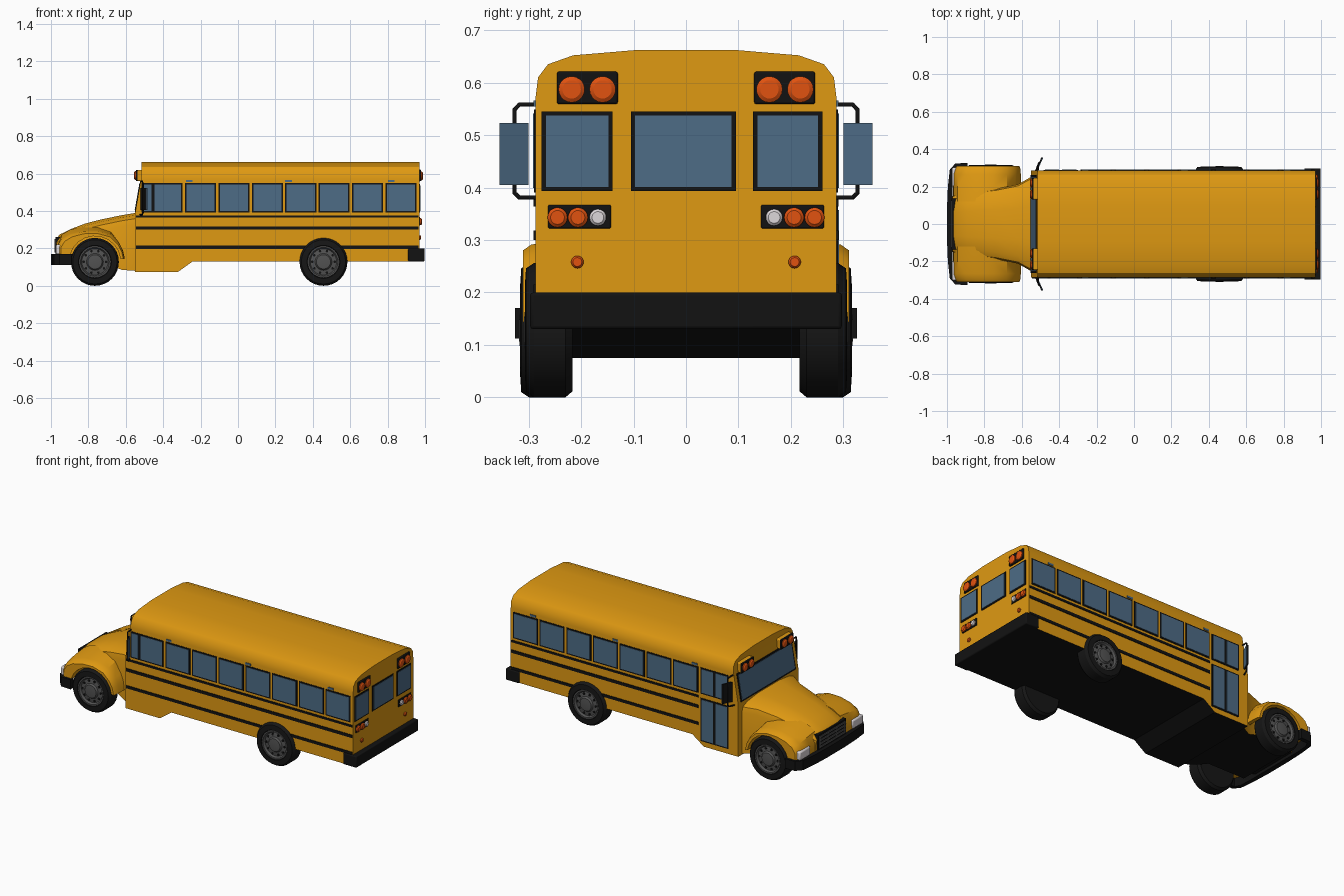
import bpy, bmesh, math
from mathutils import Vector

if "Cube" in bpy.data.objects:
    bpy.data.objects.remove(bpy.data.objects["Cube"])


def mat(name, *c):
    m = bpy.data.materials.new(name)
    m.diffuse_color = (*c, 1)
    m.use_nodes = True
    m.node_tree.nodes["Principled BSDF"].inputs["Base Color"].default_value = m.diffuse_color
    return m


YELLOW = mat("bus_yellow", 0.74, 0.32, 0.006)
BLACK = mat("black_trim", 0.006, 0.006, 0.006)
TYRE = mat("tyre_rubber", 0.008, 0.008, 0.008)
GLASS = mat("blue_glass", 0.075, 0.15, 0.24)
ORANGE = mat("orange_lamp", 0.75, 0.085, 0.005)
WHITE = mat("white_lamp", 0.72, 0.68, 0.7)
GREY = mat("wheel_grey", 0.085, 0.085, 0.085)


def finish(bm, name, *mats, bevel=0):
    bmesh.ops.recalc_face_normals(bm, faces=bm.faces)
    bm.normal_update()
    if len(mats) > 1:  # undersides take the second colour
        for f in bm.faces:
            f.material_index = int(f.normal.z < -0.5)
    me = bpy.data.meshes.new(name)
    bm.to_mesh(me)
    bm.free()
    for m in mats:
        me.materials.append(m)
    ob = bpy.data.objects.new(name, me)
    bpy.context.collection.objects.link(ob)
    if bevel:
        b = ob.modifiers.new("bevel", "BEVEL")
        b.width, b.segments = bevel, 2
    bpy.ops.object.select_all(action='DESELECT')
    ob.select_set(True)
    bpy.context.view_layer.objects.active = ob
    bpy.ops.object.shade_smooth_by_angle(angle=math.radians(32))
    return ob


def loft(name, rings, *mats, bevel=0, caps=True):
    """Skin closed rings; ends are closed by strips pairing i with n-1-i."""
    bm = bmesh.new()
    vs = [[bm.verts.new(p) for p in r] for r in rings]
    n = len(vs[0])
    for a, b in zip(vs, vs[1:]):
        for i in range(n):
            j = (i + 1) % n
            bm.faces.new((a[i], a[j], b[j], b[i]))
    if caps:
        for r in (vs[0], vs[-1]):
            for i in range(n // 2 - 1):
                bm.faces.new((r[i], r[i + 1], r[n - 2 - i], r[n - 1 - i]))
    return finish(bm, name, *mats, bevel=bevel)


def boxes(name, items, m, bevel=0):
    """Items are (x0, x1, y0, y1, z0, z1)."""
    bm = bmesh.new()
    for x0, x1, y0, y1, z0, z1 in items:
        vs = bmesh.ops.create_cube(bm, size=1)['verts']
        for v in vs:
            v.co = Vector(((x0 + x1) / 2 + v.co.x * (x1 - x0), (y0 + y1) / 2 + v.co.y * (y1 - y0),
                           (z0 + z1) / 2 + v.co.z * (z1 - z0)))
    return finish(bm, name, m, bevel=bevel)


def lathe(name, prof, cx, cz, s, m, caps=True, seg=32):
    """Rings of (radius, y) round an axle along y."""
    ang = [2 * math.pi * i / seg for i in range(seg)]
    return loft(name, [[(cx + r * math.cos(a), s * y, cz + r * math.sin(a)) for a in ang]
                       for r, y in prof], m, caps=caps)


def lamp(name, x, d, y, z, r, m):
    """Round lamp facing along x, slightly domed."""
    ang = [2 * math.pi * i / 20 for i in range(20)]
    loft(name, [[(x + k * d, y + q * r * math.cos(a), z + q * r * math.sin(a)) for a in ang]
                for k, q in ((0, 1), (0.006, 1), (0.011, 0.7))], m)


def sym(half, x):
    """Ring from a half section of (y, z); x may depend on z."""
    fx = x if callable(x) else (lambda z: x)
    return [(fx(z), y, z) for y, z in half] + [(fx(z), -y, z) for y, z in reversed(half)]


# Coach body with stepped skirt and raked front
def body_half(zb):
    return [(0.287, zb), (0.287, 0.21), (0.287, 0.39), (0.287, 0.57), (0.282, 0.61),
            (0.263, 0.635), (0.215, 0.652), (0.096, 0.662)]


def rake(z):
    return -0.55 + 0.035 * min(1, max(0, (z - 0.39) / 0.2))


loft("coach_body", [sym(body_half(0.075), rake), sym(body_half(0.075), -0.32), sym(body_half(0.13), -0.243),
                    sym(body_half(0.13), 0.97)], YELLOW, BLACK)

# Hood
hood = []
for x, w, h, b in ((-0.97, 0.15, 0.255, 0.13), (-0.952, 0.16, 0.275, 0.13), (-0.89, 0.17, 0.305, 0.13),
                   (-0.82, 0.178, 0.332, 0.13), (-0.74, 0.187, 0.353, 0.13), (-0.62, 0.212, 0.378, 0.085),
                   (-0.545, 0.255, 0.39, 0.08)):
    hood.append(sym([(w, b), (w, h - 0.06), (w * 0.96, h - 0.03), (w * 0.8, h - 0.012), (w * 0.4, h)], x))
loft("hood", hood, YELLOW, BLACK)
boxes("chassis", [(-0.93, -0.5, -0.2, 0.2, 0.11, 0.17)], BLACK)

# Front fenders with wheel arches
WF, WR, WZ = -0.765, 0.457, 0.128
outer = [(-0.968, 0.165), (-0.966, 0.215), (-0.945, 0.25), (-0.90, 0.277), (-0.83, 0.295), (-0.75, 0.297),
         (-0.68, 0.276), (-0.635, 0.23), (-0.615, 0.19), (-0.605, 0.145)]
arch = [(WF + 0.138 * math.cos(a), WZ + 0.138 * math.sin(a))
        for a in (math.radians(165 - 158 * i / 9) for i in range(10))]
for s in (-1, 1):
    rings = []
    for y, k, up in ((0.12, 1, 0.022), (0.2, 1, 0.012), (0.265, 1, 0), (0.295, 0.965, 0), (0.311, 0.9, 0)):
        o = [(WF + (x - WF) * (k if x < WF else (1 + k) / 2), WZ + (z - WZ) * k + (up if z > 0.24 else 0))
             for x, z in outer]
        rings.append([(x, s * y, z) for x, z in o] + [(x, s * y, z) for x, z in reversed(arch)])
    loft("front_fender", rings, YELLOW)

# Wheels
for s in (-1, 1):
    for cx, d in ((WF, 0.003), (WR, -0.006)):
        lathe("tyre", [(0.08, 0.222 + d), (0.116, 0.222 + d), (0.128, 0.236 + d), (0.128, 0.296 + d),
                       (0.118, 0.311 + d), (0.088, 0.313 + d), (0.084, 0.295 + d)], cx, WZ, s, TYRE)
        lathe("wheel_hub", [(0.086, 0.29 + d), (0.085, 0.311 + d), (0.077, 0.311 + d), (0.07, 0.299 + d),
                            (0.045, 0.303 + d), (0.038, 0.313 + d), (0.02, 0.315 + d)], cx, WZ, s, GREY)
        for i in range(10):
            a = math.tau * i / 10
            lathe("hub_hole", [(0.007, 0.295 + d), (0.007, 0.3035 + d)], cx + 0.06 * math.cos(a),
                  WZ + 0.06 * math.sin(a), s, BLACK, seg=10)

# Bumpers
path = [(-0.89, 0.326, -0.89, 0.30), (-0.955, 0.324, -0.95, 0.30), (-0.985, 0.29, -0.965, 0.27),
        (-0.995, 0.2, -0.97, 0.2), (-1.0, 0.08, -0.97, 0.08)]
path += [(a, -b, c, -e) for a, b, c, e in reversed(path)]
loft("front_bumper", [[(a, b, 0.112), (a, b, 0.17), (c, e, 0.17), (c, e, 0.112)] for a, b, c, e in path], BLACK)
boxes("rear_bumper", [(0.91, 0.998, -0.297, 0.297, 0.13, 0.2)], BLACK, 0.006)

# Grille and headlights
boxes("grille_back", [(-0.976, -0.95, -0.135, 0.135, 0.17, 0.26)], BLACK)
boxes("grille_bars", [(-0.981, -0.97, -0.125, 0.125, z, z + 0.011) for z in (0.178, 0.198, 0.218, 0.238)]
      + [(-0.981, -0.97, y - 0.005, y + 0.005, 0.178, 0.249) for y in (-0.12, -0.04, 0.04, 0.12)], GREY)
boxes("headlights", [(-0.974, -0.92, *sorted((s * 0.2, s * 0.302)), 0.168, 0.22) for s in (-1, 1)], WHITE, 0.008)


# Side windows, door and stripes
def side(name, rects, s, depth, m):
    boxes(name, [(x0, x1, *sorted((s * 0.28, s * depth)), z0, z1) for x0, x1, z0, z1 in rects], m)


def shrink(rects, t):
    return [(a + t, b - t, c + t, d - t) for a, b, c, d in rects]


row = [(-0.283 + 0.1785 * k, -0.117 + 0.1785 * k, 0.391, 0.549) for k in range(7)]
driver = [(-0.455, -0.297, 0.391, 0.549), (-0.515, -0.455, 0.391, 0.549)]
door = [(-0.485, -0.392, 0.391, 0.549), (-0.392, -0.299, 0.391, 0.549),
        (-0.485, -0.392, 0.105, 0.365), (-0.392, -0.299, 0.105, 0.365)]
for s, extra, start in ((-1, driver, -0.545), (1, door, -0.285)):
    side("side_window_frames", row + extra, s, 0.2895, BLACK)
    side("side_window_glass", shrink(row + extra, 0.008), s, 0.2915, GLASS)
    side("side_stripes", [(start, 0.965, z, z + h) for z, h in ((0.364, 0.013), (0.3, 0.018), (0.198, 0.017))],
         s, 0.2905, BLACK)
    side("marker_lamps", [(x - 0.018, x + 0.018, 0.554, 0.566) for x in (-0.26, 0.27, 0.82)], s, 0.291, GLASS)

# Windshield
for name, t, inset, m in (("windshield_frame", 0.003, 0, BLACK), ("windshield_glass", 0.005, 0.01, GLASS)):
    z0, z1, w = 0.395 + inset, 0.56 - inset, 0.262 - inset
    loft(name, [[(rake(z) - d, y, z) for y, z in ((-w, z0), (-w, z1), (w, z1), (w, z0))]
                for d in (-0.005, t)], m)

# Rear windows
rear = [(-0.275, -0.14, 0.393, 0.545), (-0.105, 0.095, 0.393, 0.545), (0.128, 0.26, 0.393, 0.545)]
boxes("rear_window_frames", [(0.96, 0.973, *r) for r in rear], BLACK)
boxes("rear_window_glass", [(0.96, 0.975, *r) for r in shrink(rear, 0.008)], GLASS)

# Warning lamps front and rear, tail lamps
for s in (-1, 1):
    y0, y1 = sorted((s * 0.13, s * 0.246))
    boxes("lamp_housing_front", [(-0.543, -0.5, y0, y1, 0.56, 0.62)], YELLOW, 0.006)
    boxes("lamp_panel_front", [(-0.546, -0.535, y0, y1, 0.56, 0.62)], BLACK, 0.003)
    boxes("lamp_panel_rear", [(0.96, 0.978, y0, y1, 0.559, 0.621)], BLACK, 0.004)
    boxes("tail_lamp_panel", [(0.96, 0.974, *sorted((s * 0.143, s * 0.263)), 0.322, 0.367)], BLACK, 0.003)
    for y in (0.159, 0.218):
        lamp("warning_lamp_front", -0.545, -1, s * y, 0.59, 0.024, ORANGE)
        lamp("warning_lamp_rear", 0.977, 1, s * y, 0.587, 0.025, ORANGE)
    for y, r, m in ((0.168, 0.016, WHITE), (0.206, 0.019, ORANGE), (0.245, 0.019, ORANGE)):
        lamp("tail_lamp", 0.973, 1, s * y, 0.343, r, m)
    lamp("rear_reflector", 0.968, 1, s * 0.207, 0.258, 0.012, ORANGE)

# Side mirrors on tubular brackets
for s in (-1, 1):
    for name, d0, d1, m in (("mirror_back", -0.008, 0, BLACK), ("mirror_glass", 0, 0.003, GLASS)):
        loft(name, [[(x + d, s * y, z) for x, y, z in ((-0.513, 0.3, 0.405), (-0.513, 0.3, 0.523),
                                                       (-0.488, 0.355, 0.523), (-0.488, 0.355, 0.405))]
                    for d in (d0, d1)], m)
    cu = bpy.data.curves.new("mirror_bracket", 'CURVE')
    cu.dimensions, cu.bevel_depth, cu.bevel_resolution = '3D', 0.0045, 1
    pts = [(-0.515, 0.27, 0.558), (-0.512, 0.318, 0.558), (-0.508, 0.327, 0.548),
           (-0.508, 0.327, 0.39), (-0.512, 0.318, 0.381), (-0.53, 0.27, 0.381)]
    sp = cu.splines.new('POLY')
    sp.points.add(len(pts) - 1)
    for p, (x, y, z) in zip(sp.points, pts):
        p.co = (x, s * y, z, 1)
    cu.materials.append(BLACK)
    bpy.context.collection.objects.link(bpy.data.objects.new("mirror_bracket", cu))
